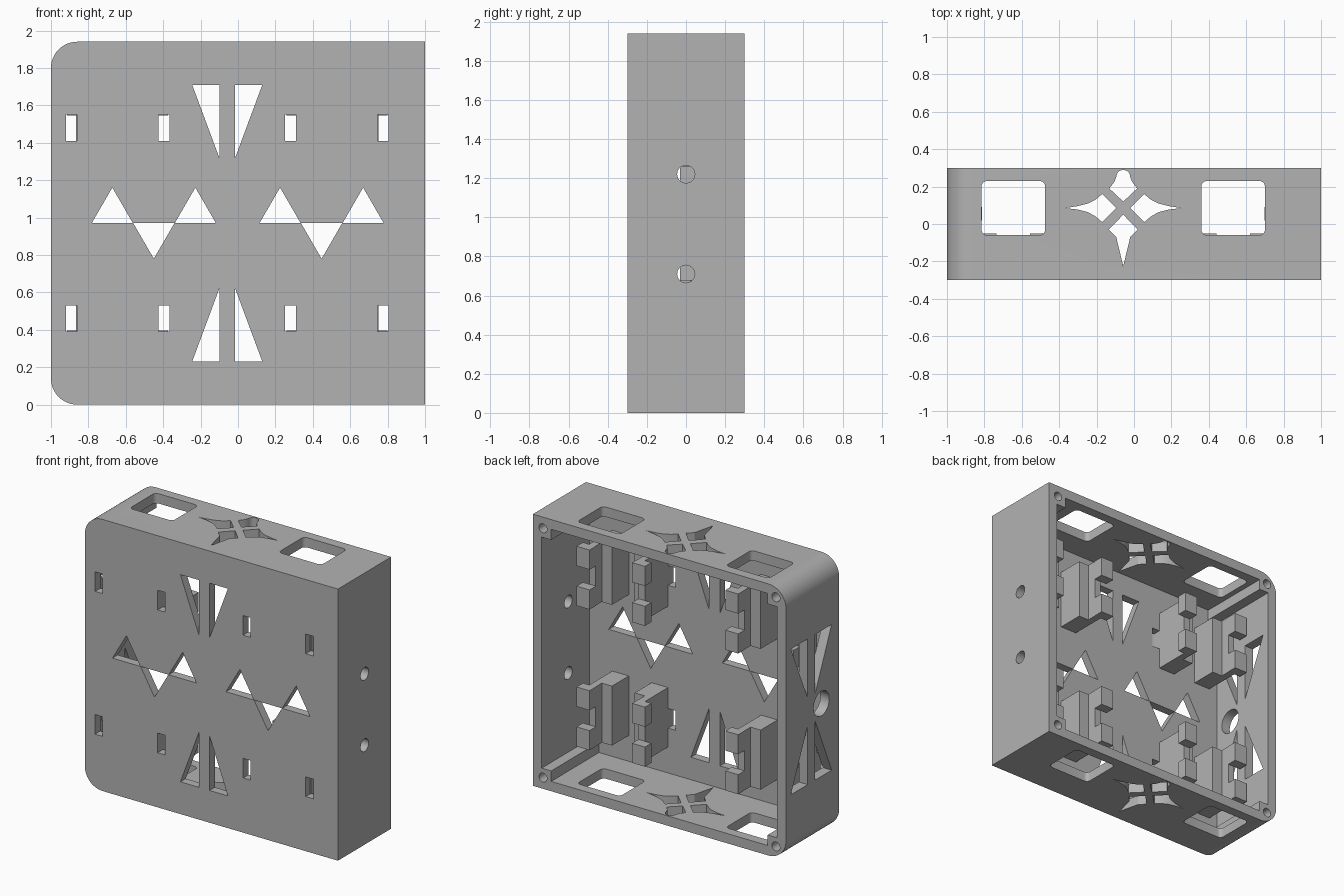
import bpy, bmesh, math

if "Cube" in bpy.data.objects:
    bpy.data.objects.remove(bpy.data.objects["Cube"])

H = 1.94          # total height
MID_Z = H / 2     # level of symmetry
MID_X = -0.0575   # symmetry line of the fittings

grey = bpy.data.materials.new("light_grey")
grey.use_nodes = True
grey.diffuse_color = (0.45, 0.45, 0.45, 1)
grey.node_tree.nodes["Principled BSDF"].inputs["Base Color"].default_value = (0.45, 0.45, 0.45, 1)


def prism(bm, pts, axis, lo, hi):
    """Extrude a 2D outline along one axis."""
    place = {"x": lambda a, b, d: (d, a, b),
             "y": lambda a, b, d: (a, d, b),
             "z": lambda a, b, d: (a, b, d)}[axis]
    low = [bm.verts.new(place(a, b, lo)) for a, b in pts]
    high = [bm.verts.new(place(a, b, hi)) for a, b in pts]
    n = len(pts)
    faces = [bm.faces.new(low), bm.faces.new(high)]
    for i in range(n):
        j = (i + 1) % n
        faces.append(bm.faces.new((low[i], low[j], high[j], high[i])))
    bmesh.ops.recalc_face_normals(bm, faces=faces)


def finish(bm, name):
    mesh = bpy.data.meshes.new(name)
    bm.to_mesh(mesh)
    bm.free()
    mesh.materials.append(grey)
    obj = bpy.data.objects.new(name, mesh)
    bpy.context.collection.objects.link(obj)
    return obj


def arc(cx, cy, r, start, end, n):
    return [(cx + r * math.cos(math.radians(start + (end - start) * i / n)),
             cy + r * math.sin(math.radians(start + (end - start) * i / n)))
            for i in range(n + 1)]


def circle(cx, cy, r, n=32):
    return arc(cx, cy, r, 0, 360, n)[:-1]


def rect(x0, x1, y0, y1):
    return [(x0, y0), (x1, y0), (x1, y1), (x0, y1)]


def round_rect(x0, x1, y0, y1, r):
    return (arc(x1 - r, y1 - r, r, 0, 90, 6) + arc(x0 + r, y1 - r, r, 90, 180, 6)
            + arc(x0 + r, y0 + r, r, 180, 270, 6) + arc(x1 - r, y0 + r, r, 270, 360, 6))


def flip_x(pts):
    return [(2 * MID_X - a, b) for a, b in pts]


def flip_z(pts):
    return [(a, H - b) for a, b in pts]


# Outer shell, rounded on one side only
R = 0.14
bm = bmesh.new()
prism(bm, [(1, 0), (1, H)] + arc(-1 + R, H - R, R, 90, 180, 12)
      + arc(-1 + R, R, R, 180, 270, 12), "y", -0.3, 0.3)
case = finish(bm, "case")

# Cavity, notched so that corner posts remain
w, p = 0.07, 0.145
x0, x1, z0, z1 = -1 + w, 1 - w, w, H - w
a0, a1, b0, b1 = -1 + p, 1 - p, p, H - p
bm = bmesh.new()
prism(bm, [(a0, z0), (a1, z0), (a1, b0), (x1, b0), (x1, b1), (a1, b1),
           (a1, z1), (a0, z1), (a0, b1), (x0, b1), (x0, b0), (a0, b0)], "y", -0.24, 0.4)
cavity = finish(bm, "cavity_cutter")

# Openings in every wall
bm = bmesh.new()
FRONT = ("y", -0.4, -0.2)

# zigzag triangles in the front
for cx in (-0.45, 0.447):
    for dx, tip in ((-0.222, 0.19), (0, -0.19), (0.222, 0.19)):
        prism(bm, [(cx + dx - 0.11, 0.97), (cx + dx + 0.11, 0.97), (cx + dx, 0.97 + tip)], *FRONT)

# tall triangles and bracket slots in the front
for fx in (list, flip_x):
    for fz in (list, flip_z):
        prism(bm, fz(fx([(-0.245, 0.23), (-0.1, 0.23), (-0.1, 0.62)])), *FRONT)
        for s in (0.25, 0.745):
            prism(bm, fz(fx(rect(s, s + 0.06, 0.39, 0.53))), *FRONT)

# star and windows in the top and bottom
ray = [(-0.02, 0.085), (0.055, 0.16), (0.09, 0.13), (0.13, 0.11), (0.19, 0.095), (0.255, 0.085),
       (0.19, 0.078), (0.13, 0.063), (0.09, 0.04), (0.055, 0.01)]
upper_ray = [(MID_X, 0.12), (0.017, 0.19), (-0.01, 0.225)] + \
    arc(MID_X, 0.252, 0.037, 0, 180, 10) + [(-0.105, 0.225), (-0.132, 0.19)]
lower_ray = [(MID_X, 0.05), (0.02, -0.03), (-0.02, -0.07), (MID_X, -0.225),
             (-0.095, -0.07), (-0.135, -0.03)]
window = round_rect(0.36, 0.7, -0.06, 0.23, 0.03)
for lo, hi in ((-0.1, 0.1), (H - 0.1, H + 0.1)):
    for shape in (ray, flip_x(ray), upper_ray, lower_ray, window, flip_x(window)):
        prism(bm, shape, "z", lo, hi)

# round hole and triangles in the rounded side
SIDE = ("x", -1.1, -0.9)
prism(bm, circle(-0.1, MID_Z, 0.088), *SIDE)
for fz in (list, flip_z):
    prism(bm, fz([(0.245, 0.45), (0.055, 0.45), (0.055, 0.87)]), *SIDE)
    prism(bm, fz([(-0.215, 0.45), (-0.03, 0.45), (-0.03, 0.87)]), *SIDE)

# round holes in the flat side
for z in (0.71, 1.22):
    prism(bm, circle(0, z, 0.045), "x", 0.9, 1.1)

# screw holes in the corner posts
for x in (-0.92, 0.92):
    for z in (0.08, H - 0.08):
        prism(bm, circle(x, z, 0.032, 24), "y", 0.05, 0.4)
openings = finish(bm, "opening_cutter")

# Cut the case
bpy.context.view_layer.objects.active = case
for cutter in (cavity, openings):
    cutter.hide_render = True
    mod = case.modifiers.new(cutter.name, "BOOLEAN")
    mod.operation, mod.solver, mod.object = "DIFFERENCE", "EXACT", cutter
    bpy.ops.object.modifier_apply(modifier=mod.name)
for cutter in (cavity, openings):
    bpy.data.objects.remove(cutter)
bpy.ops.object.select_all(action="DESELECT")
case.select_set(True)
bpy.ops.object.shade_smooth_by_angle(angle=math.radians(30))

# Clip brackets: stepped body with two hooks facing outward
body = [(0.31, -0.25), (0.44, -0.25), (0.44, -0.05), (0.36, -0.05), (0.36, 0.02), (0.31, 0.02)]
hook = rect(0.26, 0.362, 0.02, 0.092)


def flip_pair(pts):
    return [(1.06 - a, b) for a, b in pts]


for side, fx in (("left", list), ("right", flip_x)):
    for level, base in (("lower", 0.255), ("upper", H - 0.68)):
        for pos, fp in (("inner", list), ("outer", flip_pair)):
            bm = bmesh.new()
            prism(bm, fx(fp(body)), "z", base, base + 0.425)
            prism(bm, fx(fp(hook)), "z", base, base + 0.14)
            prism(bm, fx(fp(hook)), "z", base + 0.285, base + 0.425)
            finish(bm, f"{side}_{level}_{pos}_bracket")
